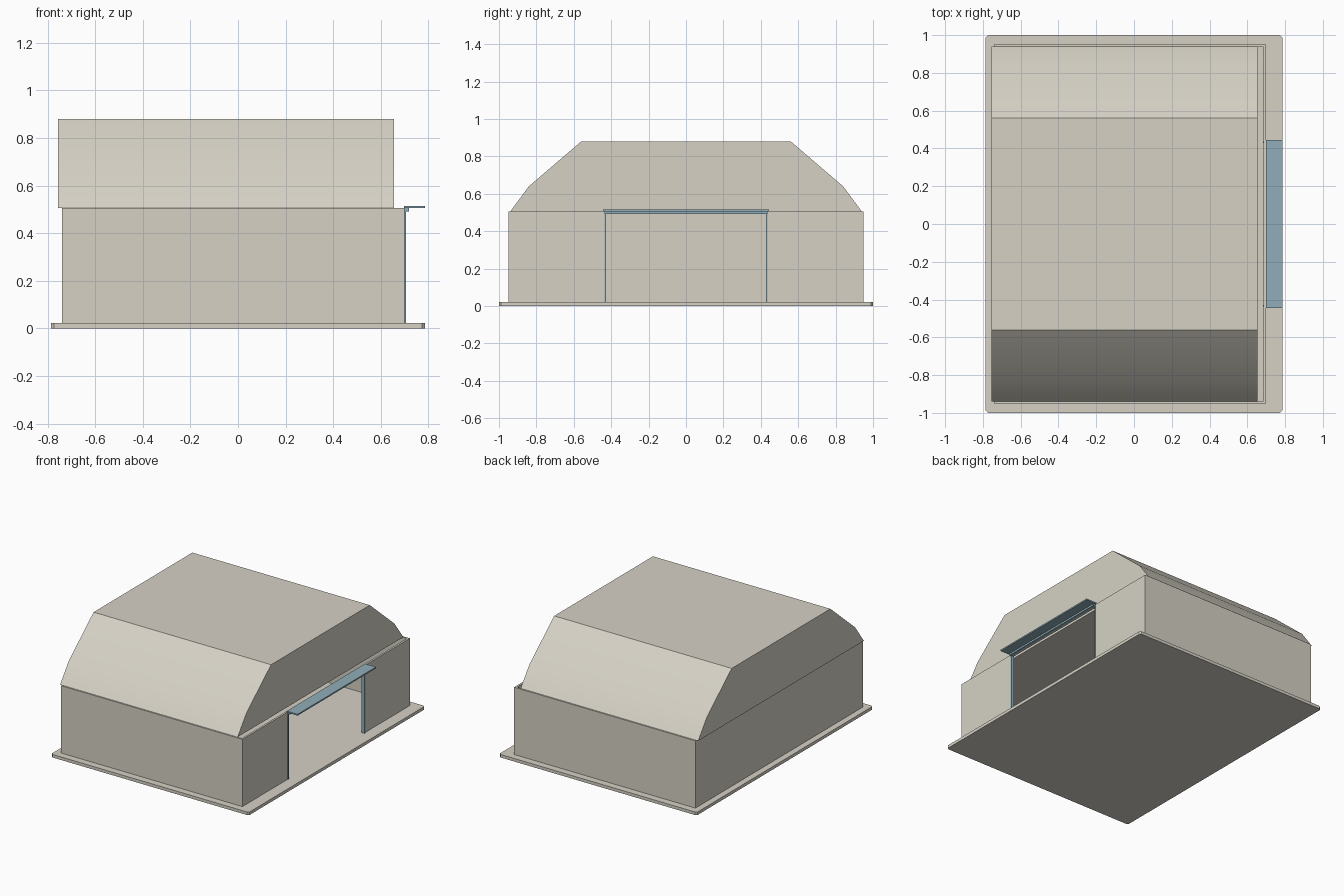
import bpy
import bmesh
from mathutils import Vector

cube = bpy.data.objects.get("Cube")
if cube:
    bpy.data.objects.remove(cube, do_unlink=True)


def material(name, rgb):
    mat = bpy.data.materials.new(name)
    mat.use_nodes = True
    mat.diffuse_color = (*rgb, 1)
    mat.node_tree.nodes["Principled BSDF"].inputs["Base Color"].default_value = (*rgb, 1)
    return mat


beige = material("beige plaster", (0.67, 0.64, 0.56))
blue = material("grey blue trim", (0.28, 0.42, 0.48))


def prism(name, points, offset, mat):
    """Extrude a closed polygon along the offset vector."""
    bm = bmesh.new()
    face = bm.faces.new([bm.verts.new(p) for p in points])
    grown = bmesh.ops.extrude_face_region(bm, geom=[face])["geom"]
    moved = [v for v in grown if isinstance(v, bmesh.types.BMVert)]
    bmesh.ops.translate(bm, verts=moved, vec=Vector(offset))
    bmesh.ops.recalc_face_normals(bm, faces=bm.faces)
    mesh = bpy.data.meshes.new(name)
    bm.to_mesh(mesh)
    bm.free()
    mesh.materials.append(mat)
    obj = bpy.data.objects.new(name, mesh)
    bpy.context.collection.objects.link(obj)
    return obj


def box(name, x, y, z, mat):
    points = [(x[0], y[0], z[0]), (x[1], y[0], z[0]), (x[1], y[1], z[0]), (x[0], y[1], z[0])]
    return prism(name, points, (0, 0, z[1] - z[0]), mat)


BASE_TOP, WALL_TOP = 0.022, 0.505
LEFT, RIGHT, SIDE, THICK = -0.74, 0.70, 0.95, 0.014
DOOR, DOOR_TOP = 0.435, 0.492

# Ground slab with clipped corners
hx, hy, c = 0.785, 1.0, 0.012
half = [(hx - c, -hy), (hx, c - hy), (hx, hy - c), (hx - c, hy)]
outline = half + [(-x, -y) for x, y in half]
prism("base_slab", [(x, y, 0) for x, y in outline], (0, 0, BASE_TOP), beige)

# Thin walls wrapped round the plan, open at the doorway
half = [(RIGHT, DOOR), (RIGHT, SIDE), (LEFT, SIDE)]
inner = [(LEFT + THICK, SIDE - THICK), (RIGHT - THICK, SIDE - THICK), (RIGHT - THICK, DOOR)]
outline = half + [(x, -y) for x, y in reversed(half)]
outline += [(x, -y) for x, y in reversed(inner)] + inner
prism("walls", [(x, y, BASE_TOP) for x, y in outline], (0, 0, WALL_TOP - BASE_TOP), beige)
box("door_lintel", (RIGHT - THICK, RIGHT), (-DOOR, DOOR), (DOOR_TOP, WALL_TOP), beige)

# Faceted roof, stopping short of the door wall
slope = [(0.94, WALL_TOP), (0.84, 0.64), (0.56, 0.88)]
profile = slope + [(-y, z) for y, z in reversed(slope)]
roof = prism("roof", [(-0.755, y, z) for y, z in profile], (1.41, 0, 0), beige)
bpy.context.view_layer.objects.active = roof
roof.select_set(True)
bpy.ops.object.shade_smooth_by_angle(angle=0.52)

# Door trim and canopy
for name, s in (("left", 1), ("right", -1)):
    box("door_jamb_" + name, (RIGHT - THICK - 0.004, RIGHT + 0.005),
        sorted((s * (DOOR - 0.006), s * (DOOR + 0.002))), (BASE_TOP, DOOR_TOP), blue)
box("door_header", (RIGHT, RIGHT + 0.018), (-DOOR, DOOR), (DOOR_TOP, WALL_TOP), blue)
box("door_canopy", (RIGHT - 0.002, 0.785), (-0.445, 0.445), (WALL_TOP, 0.515), blue)
